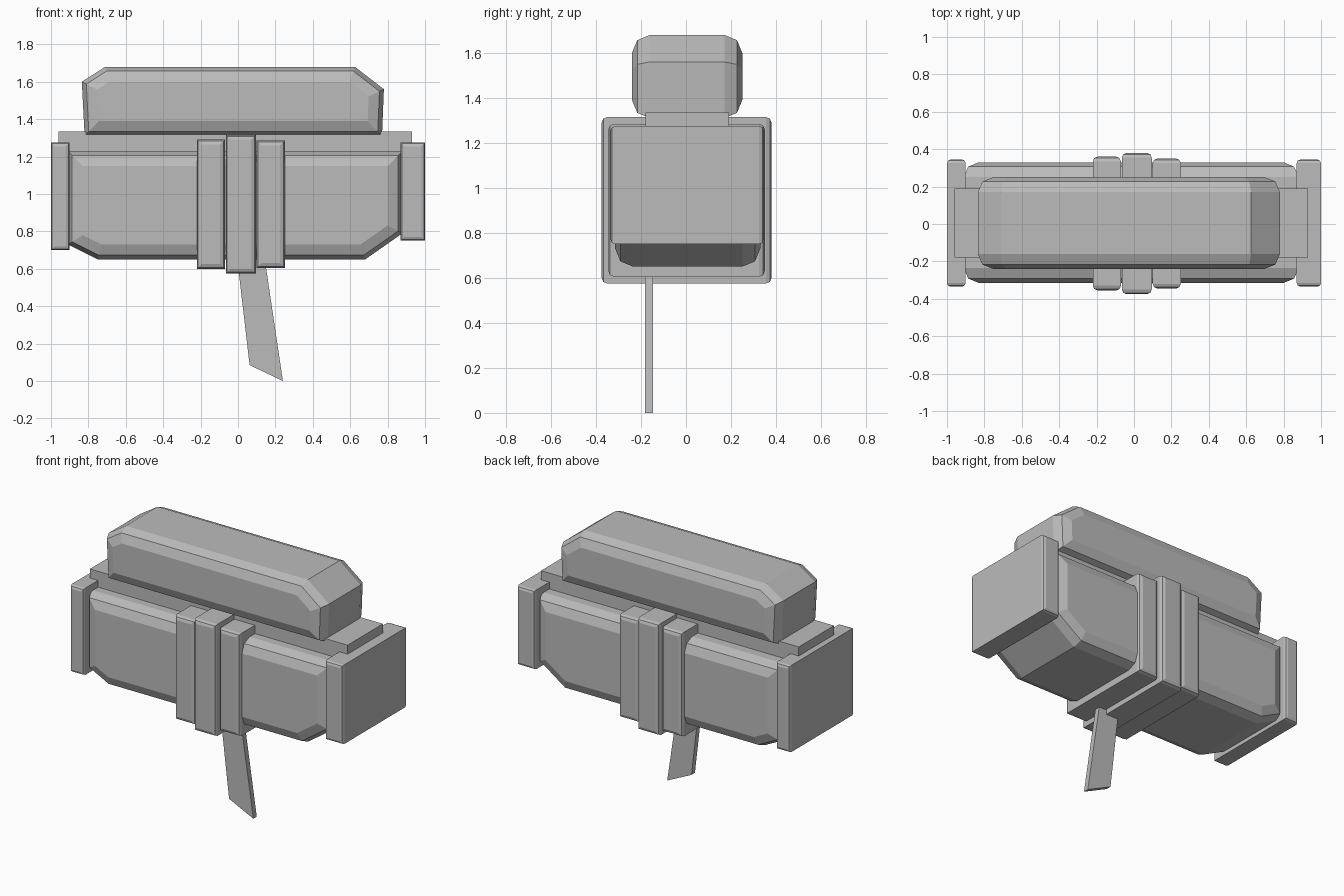
import bpy
import bmesh

if "Cube" in bpy.data.objects:
    bpy.data.objects.remove(bpy.data.objects["Cube"], do_unlink=True)

grey = bpy.data.materials.new("plain grey")
grey.use_nodes = True
COLOUR = (0.5, 0.5, 0.5, 1)
grey.diffuse_color = COLOUR
grey.node_tree.nodes["Principled BSDF"].inputs["Base Color"].default_value = COLOUR


def slab(name, profile, y0, y1, bevel=0.0, segments=2):
    """Extrude an x-z profile along y and round the rims of its front and back."""
    bm = bmesh.new()
    face = bm.faces.new([bm.verts.new((x, y0, z)) for x, z in profile])
    new = bmesh.ops.extrude_face_region(bm, geom=[face])["geom"]
    for v in new:
        if isinstance(v, bmesh.types.BMVert):
            v.co.y = y1
    bmesh.ops.recalc_face_normals(bm, faces=bm.faces)
    if bevel:
        rims = [e for e in bm.edges if abs(e.verts[0].co.y - e.verts[1].co.y) < 1e-5]
        bmesh.ops.bevel(bm, geom=rims, offset=bevel, offset_type='OFFSET',
                        segments=segments, profile=0.5, affect='EDGES')
    mesh = bpy.data.meshes.new(name)
    bm.to_mesh(mesh)
    bm.free()
    mesh.materials.append(grey)
    obj = bpy.data.objects.new(name, mesh)
    bpy.context.collection.objects.link(obj)
    return obj


def rect(x0, x1, z0, z1):
    return [(x0, z0), (x1, z0), (x1, z1), (x0, z1)]


# Main body with its lower corners cut away
slab("body", [(-0.91, 0.73), (-0.75, 0.65), (0.68, 0.65), (0.88, 0.79),
              (0.88, 1.23), (-0.91, 1.23)], -0.315, 0.33, 0.08)

# Upper block with sloped top corners, on a flat mounting plate
slab("upper_block", [(-0.82, 1.31), (0.77, 1.31), (0.78, 1.56), (0.625, 1.68),
                     (-0.71, 1.68), (-0.835, 1.6)], -0.24, 0.25, 0.08)
slab("mounting_plate", rect(-0.96, 0.93, 1.18, 1.335), -0.18, 0.19)

# End caps
slab("right_end_cap", rect(-1.0, -0.9, 0.7, 1.275), -0.335, 0.345, 0.02)
slab("left_end_cap", rect(0.87, 1.0, 0.75, 1.275), -0.335, 0.345, 0.02)

# Bands wrapped around the middle
slab("right_band", rect(-0.22, -0.07, 0.6, 1.29), -0.355, 0.36, 0.025)
slab("middle_band", rect(-0.065, 0.095, 0.575, 1.315), -0.375, 0.38, 0.025)
slab("left_band", rect(0.1, 0.25, 0.605, 1.285), -0.345, 0.35, 0.025)

# Hanging strap with a slanted end
slab("strap", [(-0.005, 0.66), (0.062, 0.085), (0.24, 0.0), (0.142, 0.66)],
     -0.182, -0.146)
